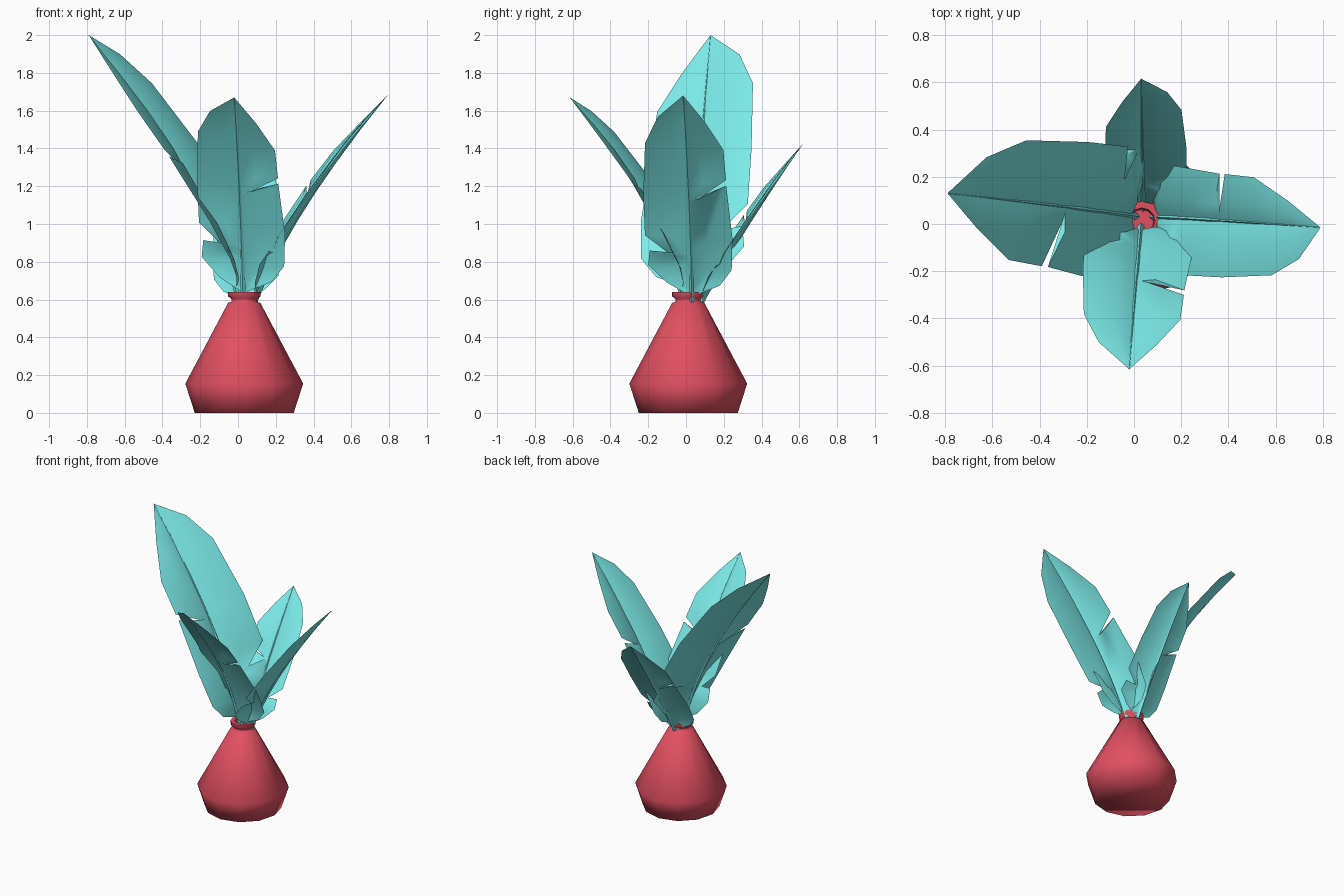
import bpy, bmesh, math
from mathutils import Vector

if "Cube" in bpy.data.objects:
    bpy.data.objects.remove(bpy.data.objects["Cube"])


def material(name, rgb):
    m = bpy.data.materials.new(name)
    m.diffuse_color = (*rgb, 1)
    m.use_nodes = True
    m.node_tree.nodes["Principled BSDF"].inputs["Base Color"].default_value = m.diffuse_color
    return m


RED = material("red_glaze", (0.76, 0.08, 0.12))
TEAL = material("teal_leaf", (0.20, 0.84, 0.82))


def finish(name, bm, mat, angle):
    mesh = bpy.data.meshes.new(name)
    bm.to_mesh(mesh)
    bm.free()
    ob = bpy.data.objects.new(name, mesh)
    bpy.context.collection.objects.link(ob)
    mesh.materials.append(mat)
    bpy.ops.object.select_all(action='DESELECT')
    ob.select_set(True)
    bpy.context.view_layer.objects.active = ob
    bpy.ops.object.shade_smooth_by_angle(angle=math.radians(angle))
    return ob


def bridge(bm, a, b):
    n = len(a)
    for i in range(n):
        bm.faces.new((a[i], a[(i + 1) % n], b[(i + 1) % n], b[i]))


# Vase: twelve-sided lathe with a flared lip and a hollow neck
def make_vase(cx, cy, sides=12):
    profile = [(.262, 0), (.312, .155), (.085, .583), (.068, .587), (.068, .603),
               (.085, .617), (.085, .64), (.056, .64), (.05, .56)]
    bm = bmesh.new()
    rings = []
    for r, z in profile:
        rings.append([bm.verts.new((cx + r * math.cos(2 * math.pi * i / sides),
                                    cy + r * math.sin(2 * math.pi * i / sides), z))
                      for i in range(sides)])
    for a, b in zip(rings, rings[1:]):
        bridge(bm, a, b)
    bm.faces.new(rings[0][::-1])
    bm.faces.new(rings[-1])
    finish("vase", bm, RED, 80)


# Leaf outline, tip to stalk: (half width, edge position, rib position)
LEFT = [(.65, .925, .91), (1.0, .825, .81), (1.1, .61, .60), (1.1, .42, .41),
        (.55, .34, .335), (1.0, .345, .30), (1.05, .27, .25), (.6, .185, .18), (.06, .13, .13)]
RIGHT = [(.5, .89, .88), (.92, .77, .76), (.95, .645, .63), (.25, .585, .58),
         (.95, .62, .57), (1.05, .385, .37), (1.0, .235, .225), (.7, .165, .16), (.08, .125, .125)]


def make_leaf(name, base, ctrl, tip, width, roll=0.0):
    base, ctrl, tip = Vector(base), Vector(ctrl), Vector(tip)
    out = (tip - base)
    out.z = 0
    right = Vector((0, 0, 1)).cross(out.normalized())

    def frame(t):
        p = base * (1 - t) ** 2 + ctrl * 2 * t * (1 - t) + tip * t * t
        d = ((ctrl - base) * (1 - t) + (tip - ctrl) * t).normalized()
        s = (right - d * right.dot(d)).normalized()
        n = d.cross(s)
        a = roll * min(1, 2 * t)
        return p, s * math.cos(a) - n * math.sin(a), n * math.cos(a) + s * math.sin(a)

    def point(u, k, t):
        # gull-wing section that cups more towards the stalk
        lift = {0: 0, .38: .12 + .12 * (1 - t), 1: .08 + .25 * (1 - t)}[k]
        p, s, n = frame(t)
        return p + s * u * k * width + n * width * lift * abs(u)

    bm = bmesh.new()
    # Two torn, folded blade halves
    for side, rows in ((-1, LEFT), (1, RIGHT)):
        top = bm.verts.new(tip)
        prev = None
        for u, ve, vr in rows:
            row = [bm.verts.new(point(side * u, k, vr + (ve - vr) * k)) for k in (0, .38, 1)]
            for i in range(2):
                quad = ([top, row[i], row[i + 1]] if prev is None
                        else [prev[i], row[i], row[i + 1], prev[i + 1]])
                bm.faces.new(quad if side < 0 else quad[::-1])
            prev = row
    # Tapered four-sided stalk and midrib
    rings = []
    for k in range(9):
        p, s, n = frame(k / 8)
        r = .015 * (1 - k / 8) + .001
        rings.append([bm.verts.new(p + s * r * a + n * r * b)
                      for a, b in ((1, 0), (0, 1), (-1, 0), (0, -1))])
    for a, b in zip(rings, rings[1:]):
        bridge(bm, a, b)
    bm.faces.new(rings[0][::-1])
    bmesh.ops.remove_doubles(bm, verts=bm.verts, dist=.0003)
    finish(name, bm, TEAL, 80)


make_vase(.033, .012)
make_leaf("leaf_left", (.02, .03, .5), (-.06, .05, 1.1), (-.79, .13, 2.0), .272, .19)
make_leaf("leaf_right", (.06, .03, .5), (.19, .03, .95), (.79, -.015, 1.68), .215, -.14)
make_leaf("leaf_front", (.03, .0, .5), (.02, -.075, 1.05), (-.02, -.615, 1.67), .215, .13)
make_leaf("leaf_back", (.04, .035, .5), (.035, .22, .86), (.03, .615, 1.42), .168, -.1)
